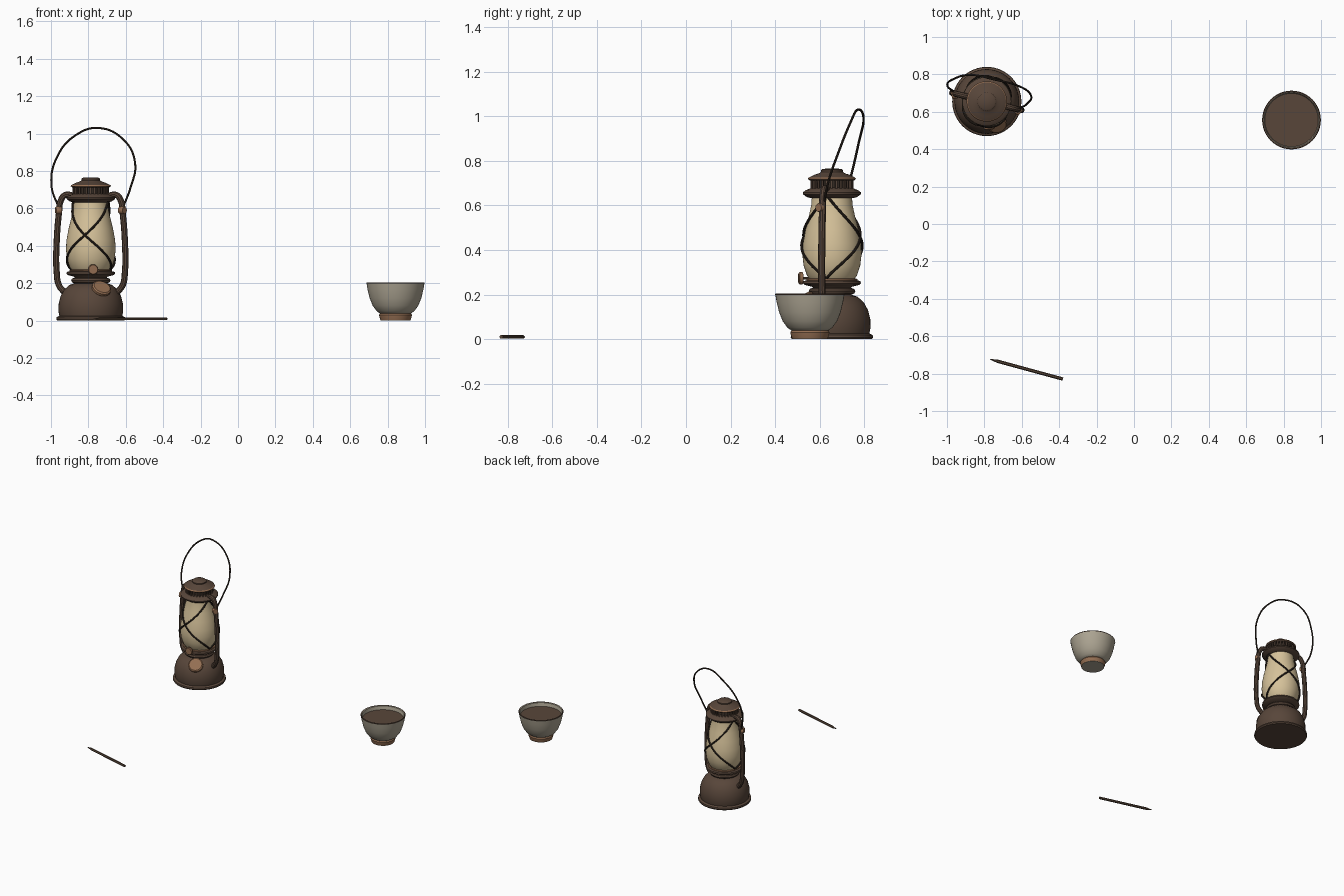
import bpy, bmesh, math
from mathutils import Matrix, Vector

if "Cube" in bpy.data.objects:
    bpy.data.objects.remove(bpy.data.objects["Cube"])


def material(name, rgb):
    lin = [((c / 255 + 0.055) / 1.055) ** 2.4 for c in rgb] + [1]
    m = bpy.data.materials.new(name)
    m.use_nodes = True
    m.diffuse_color = lin
    m.node_tree.nodes["Principled BSDF"].inputs["Base Color"].default_value = lin
    return m


IRON = material("dark brown metal", (88, 70, 58))
COPPER = material("worn copper", (148, 110, 82))
GLASS = material("cream glass", (214, 194, 154))
WIRE = material("blackened wire", (50, 41, 34))
CLAY = material("grey clay", (172, 164, 146))
TEA = material("brown liquid", (88, 70, 58))
WOOD = material("brown wood", (86, 68, 54))

LANTERN = Vector((-0.787, 0.655, 0))
BOWL = Vector((0.842, 0.556, 0))
TURN = math.radians(-14)
TO_LANTERN = Matrix.Translation(LANTERN) @ Matrix.Rotation(TURN, 4, "Z")


def finish(obj, mat, matrix):
    obj.data.materials.append(mat)
    obj.matrix_world = matrix
    bpy.ops.object.select_all(action="DESELECT")
    obj.select_set(True)
    bpy.context.view_layer.objects.active = obj
    if obj.type == "CURVE":
        bpy.ops.object.convert(target="MESH")
    bpy.ops.object.shade_smooth_by_angle(angle=math.radians(35))
    return bpy.context.object


def mesh_object(name, bm, mat, matrix):
    me = bpy.data.meshes.new(name)
    bm.to_mesh(me)
    bm.free()
    obj = bpy.data.objects.new(name, me)
    bpy.context.collection.objects.link(obj)
    return finish(obj, mat, matrix)


def lathe(name, profile, mat, matrix=TO_LANTERN, sides=48):
    bm = bmesh.new()
    verts = [bm.verts.new((r, 0, z)) for r, z in profile]
    edges = [bm.edges.new(p) for p in zip(verts, verts[1:])]
    bmesh.ops.spin(bm, geom=verts + edges, axis=(0, 0, 1), cent=(0, 0, 0),
                   angle=math.tau, steps=sides)
    bmesh.ops.remove_doubles(bm, verts=bm.verts, dist=1e-5)
    bmesh.ops.recalc_face_normals(bm, faces=bm.faces)
    return mesh_object(name, bm, mat, matrix)


def tube(name, points, radius, mat, matrix=TO_LANTERN, res=8):
    cu = bpy.data.curves.new(name, "CURVE")
    cu.dimensions = "3D"
    cu.bevel_depth = radius
    cu.bevel_resolution = 3
    cu.resolution_u = res
    cu.use_fill_caps = True
    sp = cu.splines.new("BEZIER")
    sp.bezier_points.add(len(points) - 1)
    for bp, p in zip(sp.bezier_points, points):
        bp.co = p
        bp.handle_left_type = bp.handle_right_type = "AUTO"
    obj = bpy.data.objects.new(name, cu)
    bpy.context.collection.objects.link(obj)
    return finish(obj, mat, matrix)


def facing(position, normal):
    return Matrix.Translation(position) @ Vector(normal).to_track_quat("Z", "Y").to_matrix().to_4x4()


def disc(r, h):
    return [(0, -h), (r * 0.9, -h), (r, -h * 0.6), (r, h * 0.5), (r * 0.85, h), (0, h)]


# Lantern fuel tank, collar and burner plate
lathe("fuel_tank", [(0, 0), (0.18, 0), (0.185, 0.008), (0.183, 0.018), (0.168, 0.025),
                    (0.173, 0.05), (0.172, 0.09), (0.162, 0.13), (0.143, 0.165),
                    (0.115, 0.19), (0.085, 0.2), (0, 0.2)], IRON)
lathe("collar", [(0.08, 0.195), (0.1, 0.205), (0.105, 0.215), (0.1, 0.225), (0.085, 0.23),
                 (0.095, 0.24), (0.09, 0.25), (0, 0.25)], IRON)
lathe("burner_plate", [(0.09, 0.235), (0.122, 0.243), (0.13, 0.25), (0.128, 0.26),
                       (0.11, 0.265), (0, 0.265)], IRON)
lathe("plate_bead", [(0.108, 0.262), (0.114, 0.264), (0.114, 0.27), (0.106, 0.272)], COPPER)

# Glass chimney
globe = [(0.095, 0.262), (0.112, 0.285), (0.127, 0.33), (0.133, 0.38), (0.13, 0.43),
         (0.119, 0.49), (0.104, 0.55), (0.093, 0.6), (0.089, 0.65)]
lathe("glass_chimney", globe, GLASS)


def globe_radius(z):
    for (r0, z0), (r1, z1) in zip(globe, globe[1:]):
        if z <= z1:
            return r0 + (r1 - r0) * (z - z0) / (z1 - z0)
    return globe[-1][0]


# Hood, vent posts and cap
lathe("hood", [(0.09, 0.632), (0.112, 0.637), (0.13, 0.65), (0.131, 0.658), (0.118, 0.668),
               (0.1, 0.675), (0.085, 0.68), (0, 0.68)], IRON)
lathe("vent_core", [(0.078, 0.675), (0.07, 0.72)], WIRE)
lathe("cap", [(0, 0.712), (0.1, 0.712), (0.105, 0.718), (0.102, 0.726), (0.08, 0.737),
              (0.058, 0.744), (0.05, 0.75), (0.05, 0.758), (0.042, 0.764), (0, 0.766)], IRON)
lathe("cap_edge", [(0.104, 0.716), (0.108, 0.718), (0.106, 0.723), (0.102, 0.726)], COPPER)
bm = bmesh.new()
for i in range(28):
    spot = (Matrix.Rotation(math.tau * i / 28, 4, "Z") @ Matrix.Translation((0.093, 0, 0.694))
            @ Matrix.Diagonal((0.008, 0.009, 0.044, 1)))
    bmesh.ops.create_cube(bm, size=1, matrix=spot)
mesh_object("vent_posts", bm, IRON, TO_LANTERN)

# Side tubes, bail pivots and guard wires
for side, label in ((1, "left"), (-1, "right")):
    path = [(0.095, 0.668), (0.14, 0.672), (0.166, 0.64), (0.175, 0.58), (0.188, 0.42),
            (0.188, 0.26), (0.176, 0.19), (0.145, 0.15)]
    tube("side_tube_" + label, [(side * x, 0, z) for x, z in path], 0.0165, IRON)
    lathe("bail_pivot_" + label, disc(0.021, 0.016), COPPER,
          TO_LANTERN @ facing((side * 0.176, -0.008, 0.59), (side, -0.5, 0)), 24)
    for face, where in ((1, "back"), (-1, "front")):
        wire = []
        for i in range(17):
            t = i / 16
            z = 0.645 - 0.375 * t
            r = globe_radius(z) + 0.006
            a = math.pi * t
            wire.append((side * r * math.cos(a), face * r * math.sin(a), z))
        tube("guard_wire_%s_%s" % (where, label), wire, 0.006, WIRE, res=3)

# Swinging bail handle
tube("bail_handle", [(-0.953, 0.7, 0.59), (-0.998, 0.74, 0.73), (-0.965, 0.775, 0.88),
                     (-0.87, 0.797, 0.99), (-0.745, 0.772, 1.03), (-0.61, 0.735, 0.965),
                     (-0.55, 0.685, 0.84), (-0.575, 0.64, 0.71), (-0.622, 0.615, 0.59)],
     0.0055, WIRE, Matrix())

# Filler cap and wick knob
lathe("filler_cap", disc(0.052, 0.012), COPPER,
      facing((-0.73, 0.53, 0.172), (0.3, -0.65, 0.75)), 32)
lathe("wick_knob", disc(0.028, 0.01), COPPER,
      facing((-0.775, 0.515, 0.273), (0.08, -1, 0)), 24)
tube("wick_shaft", [(-0.775, 0.515, 0.273), (-0.783, 0.58, 0.273)], 0.007, IRON, Matrix())

# Bowl with foot, rim and drink
at_bowl = Matrix.Translation(BOWL)
lathe("bowl", [(0, 0.035), (0.078, 0.035), (0.1, 0.05), (0.122, 0.08), (0.138, 0.12),
               (0.149, 0.165), (0.155, 0.2), (0.147, 0.2), (0.141, 0.165), (0.13, 0.12),
               (0.112, 0.08), (0.08, 0.05), (0, 0.045)], CLAY, at_bowl)
lathe("bowl_foot", [(0.074, 0.002), (0.08, 0.002), (0.086, 0.02), (0.088, 0.03),
                    (0.082, 0.038), (0.07, 0.038)], COPPER, at_bowl)
lathe("foot_base", [(0, 0), (0.08, 0), (0.08, 0.004), (0, 0.004)], CLAY, at_bowl)
lathe("bowl_rim", [(0.155, 0.198), (0.157, 0.201), (0.154, 0.205), (0.149, 0.204)], IRON, at_bowl)
lathe("drink", [(0, 0.174), (0.1425, 0.174)], TEA, at_bowl)

# Pencil lying on the ground
start, end = Vector((-0.773, -0.722, 0.01)), Vector((-0.38, -0.829, 0.01))
length = (end - start).length
lying = facing(start, end - start)
lathe("pencil_shaft", [(0.003, 0.012), (0.009, 0.045), (0.009, length), (0, length)], WOOD, lying, 6)
lathe("pencil_lead", [(0, 0), (0.003, 0.012)], WIRE, lying, 6)
